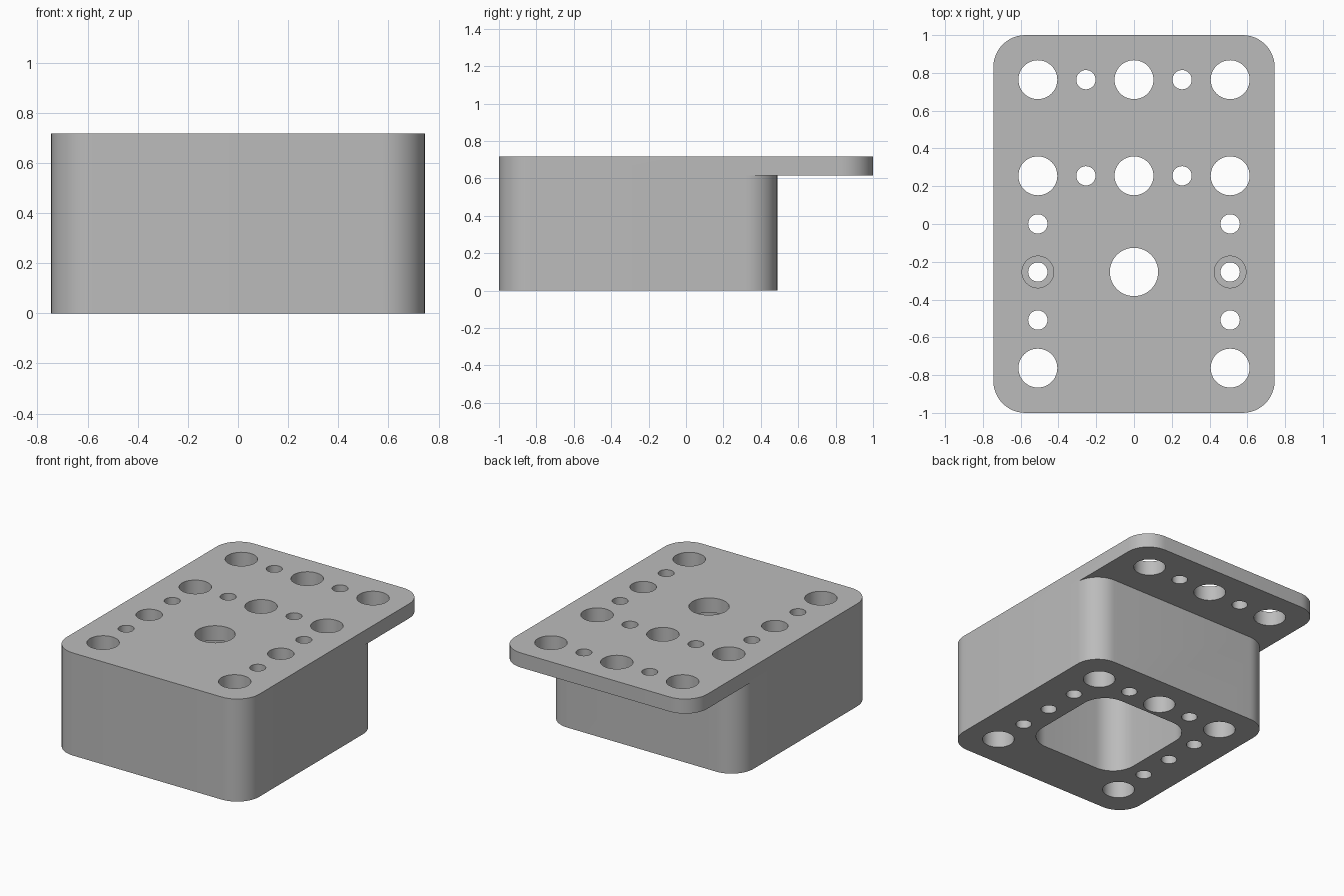
import bpy, bmesh, math

if "Cube" in bpy.data.objects:
    bpy.data.objects.remove(bpy.data.objects["Cube"])

HALF_W = 0.745         # half width of body
TOP, STEP = 0.717, 0.615   # top face, underside of the overhanging plate
BACK = 0.488           # back face of the block
R = 0.17               # corner radius
PITCH, MID = 0.509, -0.254   # hole spacing, middle of the block


def arc(cx, cy, r, start, end, n):
    """Points on an arc, angles in degrees."""
    angles = [math.radians(start + (end - start) * i / n) for i in range(n + 1)]
    return [(cx + r * math.cos(a), cy + r * math.sin(a)) for a in angles]


def circle(cx, cy, r, n=48):
    return arc(cx, cy, r, 0, 360, n)[:-1]


def rounded_rect(x, y0, y1, r):
    return (arc(x - r, y1 - r, r, 0, 90, 12) + arc(r - x, y1 - r, r, 90, 180, 12)
            + arc(r - x, y0 + r, r, 180, 270, 12) + arc(x - r, y0 + r, r, 270, 360, 12))


def prisms(name, parts):
    """One object from several (outline, bottom, top) extrusions."""
    bm = bmesh.new()
    for outline, z0, z1 in parts:
        low = [bm.verts.new((x, y, z0)) for x, y in outline]
        high = [bm.verts.new((x, y, z1)) for x, y in outline]
        bm.faces.new(low[::-1])
        bm.faces.new(high)
        for i in range(len(low)):
            j = (i + 1) % len(low)
            bm.faces.new((low[i], low[j], high[j], high[i]))
    bmesh.ops.recalc_face_normals(bm, faces=bm.faces)
    mesh = bpy.data.meshes.new(name)
    bm.to_mesh(mesh)
    bm.free()
    obj = bpy.data.objects.new(name, mesh)
    bpy.context.collection.objects.link(obj)
    return obj


# Body: full-height rounded slab
body = prisms("mounting_block", [(rounded_rect(HALF_W, -1, 1, R), 0, TOP)])

# Pockets: step under the plate, hollow underside, screw-head recesses
step = ([(-1, BACK - R)] + arc(R - HALF_W, BACK - R, R, 180, 90, 12)
        + arc(HALF_W - R, BACK - R, R, 90, 0, 12) + [(1, BACK - R), (1, 1.2), (-1, 1.2)])
pockets = [(step, -0.1, STEP),
           (rounded_rect(0.385, MID - 0.385, MID + 0.385, R), -0.1, STEP)]
pockets += [(circle(s * PITCH, MID, 0.084), TOP - 0.2, TOP + 0.1) for s in (-1, 1)]

# Through holes: large, small and the central one
rows = [MID + PITCH, MID + 2 * PITCH]
large = [(s * PITCH, y) for s in (-1, 1) for y in rows + [MID - PITCH]]
large += [(0, y) for y in rows]
small = [(s * PITCH / 2, y) for s in (-1, 1) for y in rows]
small += [(s * PITCH, MID + k * PITCH / 2) for s in (-1, 1) for k in (-1, 0, 1)]
holes = [(circle(x, y, 0.103), -0.1, TOP + 0.1) for x, y in large]
holes += [(circle(x, y, 0.051), -0.1, TOP + 0.1) for x, y in small]
holes += [(circle(0, MID, 0.128), STEP - 0.1, TOP + 0.1)]

# Cut both sets and bake the result
cutters = [prisms("pocket_cutter", pockets), prisms("hole_cutter", holes)]
for cutter in cutters:
    cutter.hide_render = True
    mod = body.modifiers.new(cutter.name, "BOOLEAN")
    mod.operation, mod.solver, mod.object = "DIFFERENCE", "EXACT", cutter
bpy.context.view_layer.update()
baked = bpy.data.meshes.new_from_object(
    body.evaluated_get(bpy.context.evaluated_depsgraph_get()))
body.modifiers.clear()
body.data = baked
for cutter in cutters:
    bpy.data.objects.remove(cutter)

# Plain grey finish
grey = bpy.data.materials.new("grey")
grey.use_nodes = True
colour = (0.5, 0.5, 0.5, 1)
grey.diffuse_color = colour
grey.node_tree.nodes["Principled BSDF"].inputs["Base Color"].default_value = colour
body.data.materials.clear()
body.data.materials.append(grey)

# Smooth curved walls, crisp rims
bpy.ops.object.select_all(action="DESELECT")
body.select_set(True)
bpy.context.view_layer.objects.active = body
bpy.ops.object.shade_smooth_by_angle(angle=math.radians(30))
